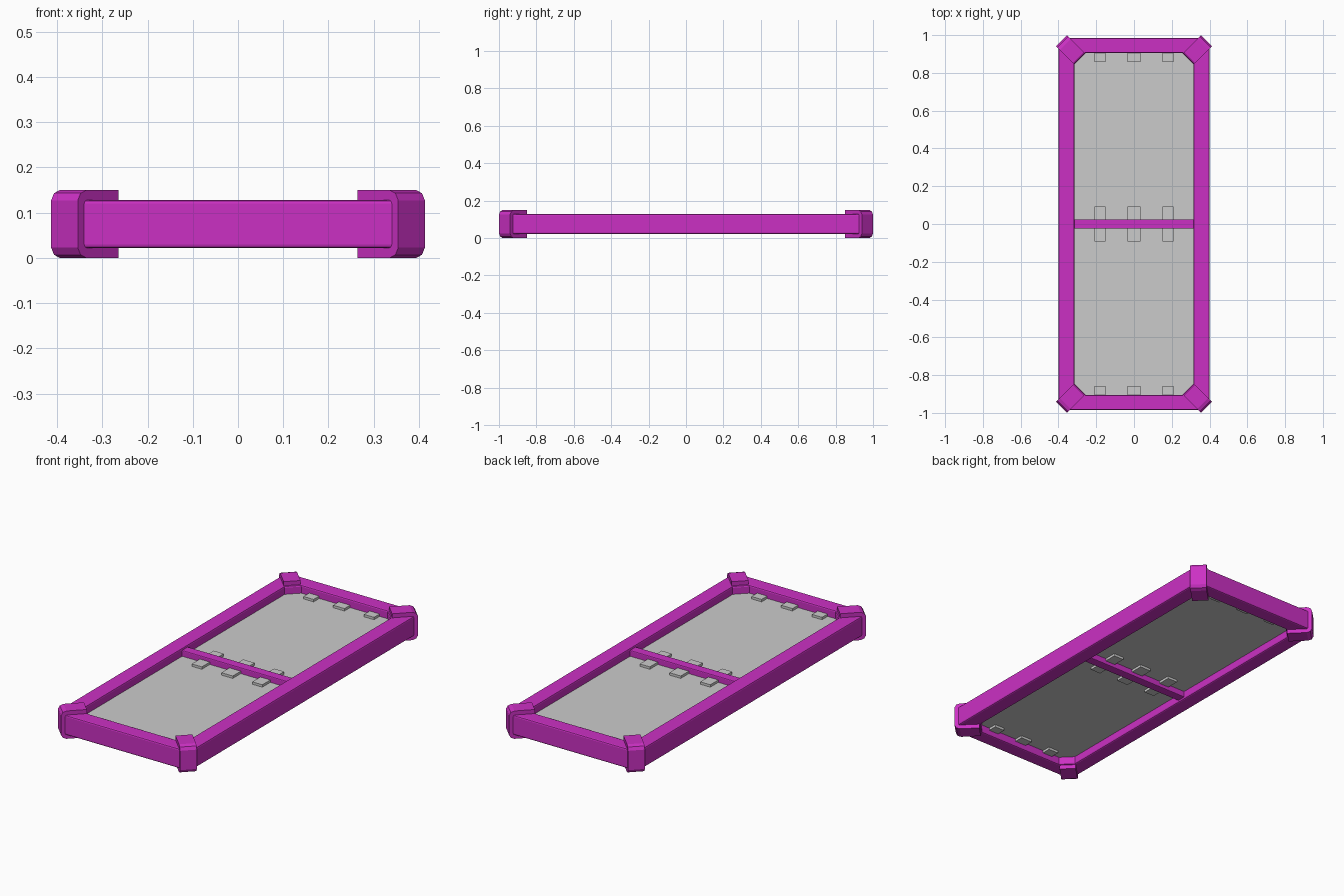
import bpy, bmesh
from math import sqrt

if "Cube" in bpy.data.objects:
    bpy.data.objects.remove(bpy.data.objects["Cube"])

purple = bpy.data.materials.new("purple")
purple.diffuse_color = (0.6, 0.03, 0.55, 1)
purple.use_nodes = True
purple.node_tree.nodes["Principled BSDF"].inputs["Base Color"].default_value = purple.diffuse_color
ZM = 0.075
R2 = sqrt(2)


def finish(name, bm, mat=None, bevel=0, segments=2):
    bmesh.ops.recalc_face_normals(bm, faces=bm.faces[:])
    me = bpy.data.meshes.new(name)
    bm.to_mesh(me)
    bm.free()
    ob = bpy.data.objects.new(name, me)
    bpy.context.collection.objects.link(ob)
    if mat:
        me.materials.append(mat)
    if bevel:
        m = ob.modifiers.new("bevel", 'BEVEL')
        m.width, m.segments = bevel, segments
        m.limit_method, m.angle_limit = 'ANGLE', 1.05
    return ob


def box(name, x0, x1, y0, y1, z0, z1, mat=None, bevel=0):
    bm = bmesh.new()
    bmesh.ops.create_cube(bm, size=1)
    for v in bm.verts:
        v.co = ((x0 + x1) / 2 + v.co.x * (x1 - x0),
                (y0 + y1) / 2 + v.co.y * (y1 - y0),
                (z0 + z1) / 2 + v.co.z * (z1 - z0))
    return finish(name, bm, mat, bevel)


def octagon(x, y, diag):
    # Rectangle whose corners are cut along |x| + |y| = diag
    a, b = diag - y, diag - x
    return [(x, -b), (x, b), (a, y), (-a, y), (-x, b), (-x, -b), (-a, -y), (a, -y)]


# Outer frame: ring with chamfered corners
bm = bmesh.new()
outer, inner = octagon(0.40, 0.985, 1.325), octagon(0.315, 0.905, 1.162)
loops = [[bm.verts.new((x, y, z)) for x, y in pts]
         for pts, z in ((outer, 0.022), (outer, 0.128), (inner, 0.128), (inner, 0.022))]
for k in range(4):
    p, q = loops[k], loops[(k + 1) % 4]
    for i in range(8):
        j = (i + 1) % 8
        bm.faces.new((p[i], p[j], q[j], q[i]))
finish("outer_frame", bm, purple, 0.008)

# Middle crossbar
box("crossbar", -0.33, 0.33, -0.025, 0.025, 0.033, 0.117, purple, 0.005)

# Corner guards: C-shaped profile (distance along diagonal, height) set at 45 degrees
half = [(0.829, 0.053), (0.829, 0.075), (0.930, 0.075), (0.948, 0.068), (0.957, 0.052)]
inside = [(0.937, 0.045), (0.930, 0.053)]
profile = (half + [(d, -z) for d, z in reversed(half)]
           + [(d, -z) for d, z in reversed(inside)] + inside)
for sx in (-1, 1):
    for sy in (-1, 1):
        bm = bmesh.new()
        ends = [[bm.verts.new((sx * (d + p) / R2, sy * (d - p) / R2, ZM + z))
                 for d, z in profile] for p in (-0.456, -0.3726)]
        n = len(profile)
        for i in range(n):
            j = (i + 1) % n
            bm.faces.new((ends[0][i], ends[0][j], ends[1][j], ends[1][i]))
        bm.faces.new(ends[0])
        bm.faces.new(ends[1])
        finish("corner_guard", bm, purple)

# Panels and their small clips
for s in (-1, 1):
    ya, yb = sorted((s * 0.01, s * 0.92))
    box("panel", -0.33, 0.33, ya, yb, ZM - 0.01, ZM + 0.01)
    for x in (-0.18, 0, 0.18):
        w = 0.034 if x == 0 else 0.03
        for y0, y1 in ((0.02, 0.093), (0.857, 0.91)):
            ya, yb = sorted((s * y0, s * y1))
            box("clip", x - w, x + w, ya, yb, ZM - 0.023, ZM + 0.023)
